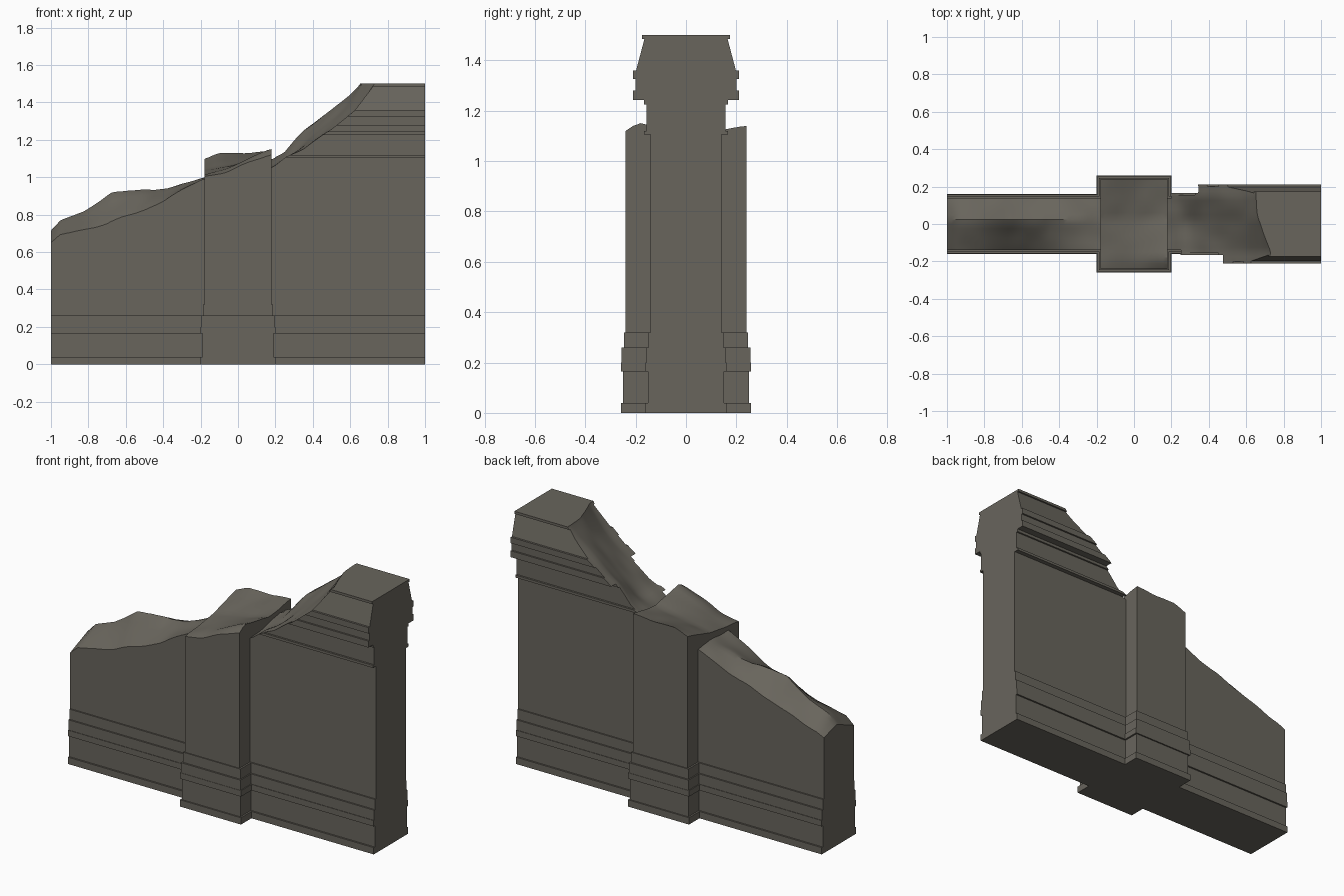
import bpy, bmesh, math
from mathutils import Vector, noise

if "Cube" in bpy.data.objects:
    bpy.data.objects.remove(bpy.data.objects["Cube"])

stone = bpy.data.materials.new("weathered_stone")
stone.diffuse_color = (0.14, 0.13, 0.108, 1)
stone.use_nodes = True
stone.node_tree.nodes["Principled BSDF"].inputs["Base Color"].default_value = stone.diffuse_color


def make_object(name, bm):
    bmesh.ops.recalc_face_normals(bm, faces=bm.faces[:])
    mesh = bpy.data.meshes.new(name)
    bm.to_mesh(mesh)
    bm.free()
    mesh.materials.append(stone)
    ob = bpy.data.objects.new(name, mesh)
    bpy.context.collection.objects.link(ob)
    return ob


def loft(name, rings):
    """Closed stack of rectangles given as (z, half x, half y)."""
    bm = bmesh.new()
    prev = None
    for z, hx, hy in rings:
        ring = [bm.verts.new((sx * hx, sy * hy, z))
                for sx, sy in ((-1, -1), (1, -1), (1, 1), (-1, 1))]
        if prev:
            for i in range(4):
                j = (i + 1) % 4
                bm.faces.new((prev[i], prev[j], ring[j], ring[i]))
        else:
            bm.faces.new(ring[::-1])
        prev = ring
    bm.faces.new(prev)
    return make_object(name, bm)


def courses(rows):
    """Turn (z0, z1, hx, hy) courses into rings with square steps."""
    return [r for z0, z1, hx, hy in rows for r in ((z0, hx, hy), (z1, hx, hy))]


def interp(table, t):
    if t <= table[0][0]:
        return table[0][1]
    for (a, va), (b, vb) in zip(table, table[1:]):
        if t <= b:
            return va + (vb - va) * (t - a) / (b - a)
    return table[-1][1]


def break_top(ob, height, x0, x1, y0, y1, nx, ny):
    """Remove everything above a rough height surface."""
    bm = bmesh.new()
    low, high = [], []
    for i in range(nx + 1):
        for j in range(ny + 1):
            x = x0 + (x1 - x0) * i / nx
            y = y0 + (y1 - y0) * j / ny
            low.append(bm.verts.new((x, y, height(x, y))))
            high.append(bm.verts.new((x, y, 2.5)))
    k = ny + 1
    for i in range(nx):
        for j in range(ny):
            q = (i * k + j, (i + 1) * k + j, (i + 1) * k + j + 1, i * k + j + 1)
            for a, b, c in ((q[0], q[1], q[2]), (q[0], q[2], q[3])):
                bm.faces.new((low[c], low[b], low[a]))
                bm.faces.new((high[a], high[b], high[c]))
    rim = ([i * k for i in range(nx)] + [nx * k + j for j in range(ny)]
           + [i * k + ny for i in range(nx, 0, -1)] + list(range(ny, 0, -1)))
    for a, b in zip(rim, rim[1:] + rim[:1]):
        bm.faces.new((low[a], low[b], high[b], high[a]))
    cutter = make_object("break_cutter", bm)
    cutter.hide_render = True
    mod = ob.modifiers.new("break", 'BOOLEAN')
    mod.operation, mod.solver, mod.object = 'DIFFERENCE', 'EXACT', cutter
    bpy.ops.object.select_all(action='DESELECT')
    bpy.context.view_layer.objects.active = ob
    ob.select_set(True)
    bpy.ops.object.modifier_apply(modifier=mod.name)
    bpy.data.objects.remove(cutter)
    bpy.ops.object.shade_smooth_by_angle(angle=math.radians(30))


# Wall: plinth, shaft, cornice and sloped coping
wall = loft("broken_wall", courses([
    (0, .04, 1, .16), (.04, .165, 1, .15), (.165, .20, 1, .16),
    (.20, .26, 1, .157), (.26, .32, 1, .148), (.32, 1.105, 1, .14),
    (1.105, 1.12, 1, .167), (1.12, 1.225, 1, .156), (1.225, 1.242, 1, .166),
    (1.242, 1.28, 1, .21), (1.28, 1.325, 1, .2), (1.325, 1.36, 1, .21),
]) + [(1.36, 1, .198), (1.485, 1, .165), (1.485, 1, .175), (1.5, 1, .175)])

# Broken line of the wall along its front, middle and back
front = [(-1, .65), (-.95, .69), (-.7, .74), (-.5, .82), (-.4, .87), (-.18, .99),
         (.18, 1.05), (.25, 1.1), (.35, 1.15), (.5, 1.26), (.63, 1.36),
         (.72, 1.48), (.78, 1.62), (1, 1.7)]
middle = [(-1, .72), (-.95, .77), (-.82, .82), (-.68, .92), (-.58, .94), (-.45, .93),
          (-.35, .955), (-.18, 1.0), (.18, 1.07), (.3, 1.13), (.45, 1.26),
          (.6, 1.4), (.67, 1.5), (.73, 1.62), (1, 1.7)]
back = [(-1, .68), (-.85, .73), (-.62, .81), (-.45, .87), (-.18, .98),
        (.18, 1.1), (.25, 1.14), (.35, 1.25), (.5, 1.36), (.6, 1.45),
        (.65, 1.5), (.7, 1.62), (1, 1.7)]


def wall_height(x, y):
    h = interp([(-.15, interp(front, x)), (.02, interp(middle, x)),
                (.15, interp(back, x))], y)
    return h + .012 * noise.noise(Vector((x * 9, y * 9, 1.7)))


break_top(wall, wall_height, -1.05, 1.05, -.3, .3, 84, 24)

# Pilaster crossing the wall
pilaster = loft("broken_pilaster", courses([
    (0, .04, .2, .258), (.04, .165, .19, .25), (.165, .20, .2, .258),
    (.20, .26, .195, .256), (.26, .32, .188, .246), (.32, 1.4, .178, .24)]))

p_front = [(-.18, 1.0), (-.05, 1.03), (.05, 1.08), (.18, 1.12)]
p_ridge = [(-.18, 1.01), (-.05, 1.05), (.05, 1.1), (.18, 1.155)]
p_mid = [(-.18, 1.04), (-.08, 1.06), (.05, 1.08), (.18, 1.11)]
p_back = [(-.18, 1.095), (-.1, 1.13), (.05, 1.128), (.18, 1.14)]


def pilaster_height(x, y):
    h = interp([(-.24, interp(p_front, x)), (-.19, interp(p_ridge, x)),
                (.03, interp(p_mid, x)), (.24, interp(p_back, x))], y)
    return h + .006 * noise.noise(Vector((x * 9, y * 9, 4.2)))


break_top(pilaster, pilaster_height, -.25, .25, -.3, .3, 16, 20)
